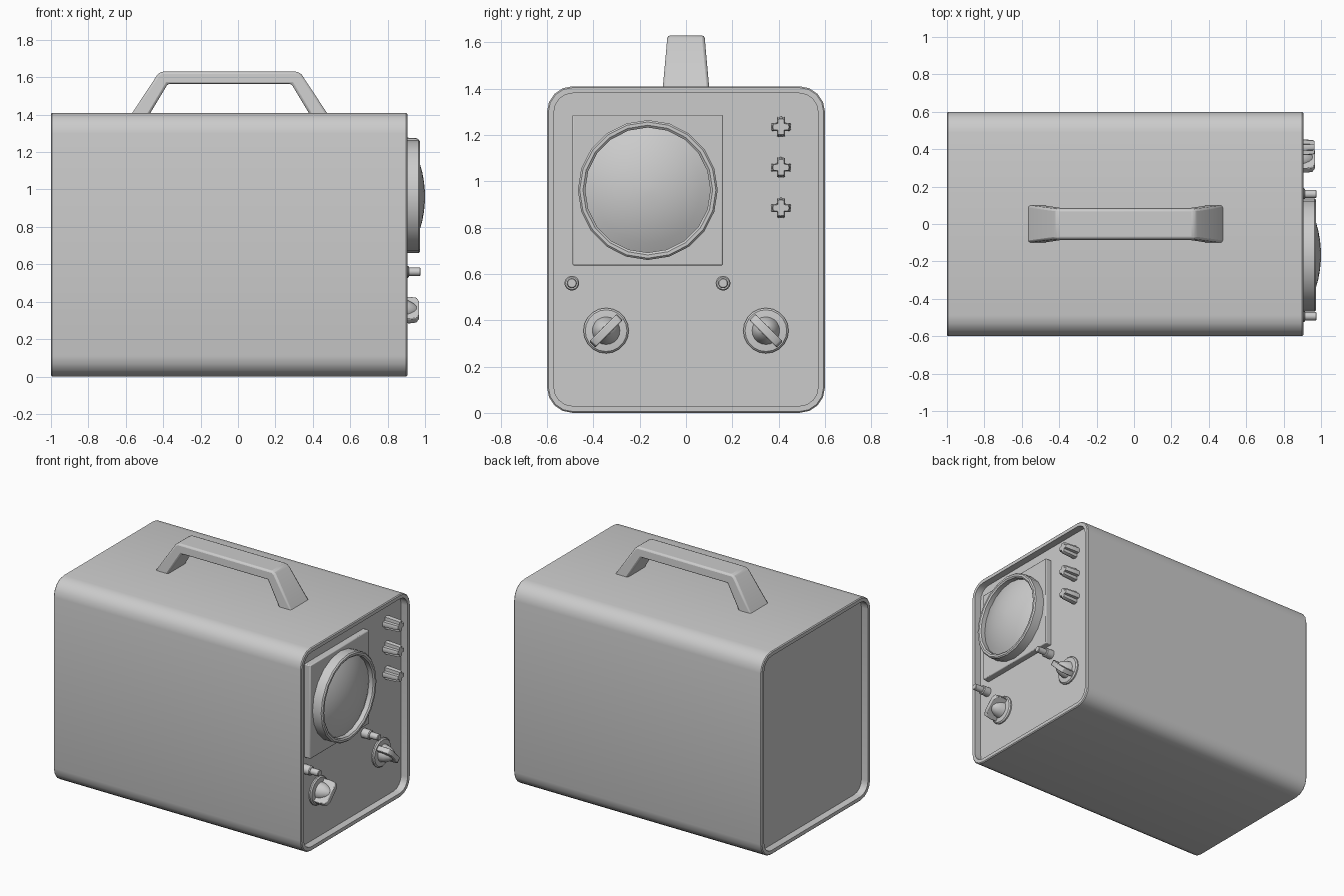
import bpy, bmesh
from math import sin, cos, pi, radians
from mathutils import Matrix, Vector

if "Cube" in bpy.data.objects:
    bpy.data.objects.remove(bpy.data.objects["Cube"])


def finish(name, bm, bevel=0, segments=2, angle=35):
    bmesh.ops.recalc_face_normals(bm, faces=bm.faces)
    mesh = bpy.data.meshes.new(name)
    bm.to_mesh(mesh)
    bm.free()
    ob = bpy.data.objects.new(name, mesh)
    bpy.context.collection.objects.link(ob)
    if bevel:
        mod = ob.modifiers.new("Bevel", 'BEVEL')
        mod.width, mod.segments, mod.limit_method = bevel, segments, 'ANGLE'
    bpy.ops.object.select_all(action='DESELECT')
    ob.select_set(True)
    bpy.context.view_layer.objects.active = ob
    bpy.ops.object.shade_smooth_by_angle(angle=radians(angle))
    return ob


def loft(name, rings, cyclic=False, **kw):
    """Bridge equal-sized point rings; cap the ends unless cyclic."""
    bm = bmesh.new()
    vs = [[bm.verts.new(p) for p in r] for r in rings]
    n = len(vs[0])
    pairs = list(zip(vs, vs[1:])) + ([(vs[-1], vs[0])] if cyclic else [])
    for a, b in pairs:
        for i in range(n):
            j = (i + 1) % n
            bm.faces.new((a[i], a[j], b[j], b[i]))
    if not cyclic:
        bm.faces.new(vs[0])
        bm.faces.new(vs[-1])
    return finish(name, bm, **kw)


def rounded_rect(x, inset, steps=4):
    """Case cross-section in the YZ plane at x."""
    r = max(0.11 - inset, 0.02)
    hy, hz = 0.6 - inset - r, 0.705 - inset - r
    pts = []
    for k, (sy, sz) in enumerate(((1, 1), (-1, 1), (-1, -1), (1, -1))):
        for i in range(steps + 1):
            a = (k + i / steps) * pi / 2
            pts.append((x, sy * hy + r * cos(a), 0.705 + sz * hz + r * sin(a)))
    return pts


def turned(name, y, z, profile, n=20, flute=0, cyclic=False, **kw):
    """Turned part along x from (x, radius) pairs; flute cuts four grooves."""
    rings = []
    for x, r in profile:
        ring = []
        for i in range(n):
            a = 2 * pi * i / n
            rr = r * (1 - flute * max(0, -cos(4 * a)))
            ring.append((x, y + rr * cos(a), z + rr * sin(a)))
        rings.append(ring)
    return loft(name, rings, cyclic, **kw)


PANEL = 0.855

# Case sleeve with rims at both ends
loft("case_shell", [rounded_rect(x, i) for x, i in (
    (-1.0, 0.03), (-1.0, 0.006), (-0.994, 0), (0.899, 0),
    (0.905, 0.006), (0.905, 0.03))], cyclic=True)

# Recessed end panels
loft("front_panel", [rounded_rect(x, 0.029) for x in (PANEL - 0.03, PANEL)])
loft("back_panel", [rounded_rect(x, 0.029) for x in (-0.95, -0.92)])

# Screen: square plate, ring and bulging glass
SY, SZ = -0.165, 0.962
bm = bmesh.new()
bmesh.ops.create_cube(bm, size=1, matrix=Matrix.Translation((0.873, SY, SZ))
                      @ Matrix.Diagonal((0.054, 0.65, 0.65, 1)))
finish("screen_plate", bm, bevel=0.006)
turned("screen_ring", SY, SZ, [(0.89, 0.302), (0.966, 0.302), (0.974, 0.294),
                               (0.974, 0.28), (0.966, 0.27), (0.89, 0.27)],
       cyclic=True)
R = 0.58
turned("screen_glass", SY, SZ, [(0.89, 0.272)] + [
    (1 - R + (R * R - r * r) ** 0.5, r)
    for r in (0.272, 0.23, 0.18, 0.13, 0.08, 0.03, 0.004)])

# Three fluted adjuster knobs
for i, z in enumerate((1.235, 1.06, 0.885)):
    turned(f"fluted_knob_{i + 1}", 0.41, z,
           [(PANEL - 0.005, 0.044), (0.875, 0.044), (0.955, 0.039), (0.965, 0.034)],
           n=32, flute=0.42)

# Two small push buttons below the screen
for side, y in (("left", -0.493), ("right", 0.16)):
    turned(f"button_{side}", y, 0.56, [
        (PANEL - 0.005, 0.032), (0.908, 0.032), (0.914, 0.027), (0.914, 0.022),
        (0.972, 0.022), (0.976, 0.018)], n=16)

# Two pointer dials: flange, conical hub and slanted grip bar
for side, s in (("left", -1), ("right", 1)):
    y, z = s * 0.345, 0.355
    turned(f"dial_flange_{side}", y, z, [
        (PANEL - 0.005, 0.098), (0.864, 0.098), (0.872, 0.09), (0.876, 0.055)])
    turned(f"dial_hub_{side}", y, z, [
        (0.865, 0.062), (0.91, 0.052), (0.94, 0.035), (0.955, 0.02)])
    along = Vector((0, -s, 1)).normalized()
    across = Vector((0, 1, s)).normalized()
    profile = [(0.87, -0.082), (0.92, -0.084), (0.955, -0.078), (0.969, -0.05),
               (0.969, 0.05), (0.955, 0.078), (0.92, 0.084), (0.87, 0.082)]
    loft(f"dial_grip_{side}", [[Vector((x, y, z)) + along * d + across * w
                               for x, d in profile] for w in (-0.018, 0.018)],
         bevel=0.004)

# Carry handle: one profile, narrower towards the top
CX = -0.045
half = [(0.53, 1.395), (0.385, 1.615), (0.365, 1.63)]
inner = [(0.33, 1.565), (0.432, 1.395)]
outer = [(-d, z) for d, z in half] + half[::-1]
profile = outer + inner[::-1] + [(-d, z) for d, z in inner]
bm = bmesh.new()
sides = []
for s in (-1, 1):
    sides.append([bm.verts.new((CX + d, s * (0.101 - 0.09 * (z - 1.395)), z))
                  for d, z in profile])
n = len(profile)
for i in range(n):
    j = (i + 1) % n
    bm.faces.new((sides[0][i], sides[0][j], sides[1][j], sides[1][i]))
# Side faces as quads between the outer and inner outline
for v in sides:
    for f in ((0, 1, 8, 9), (1, 2, 3, 4, 7, 8), (4, 5, 6, 7)):
        bm.faces.new([v[k] for k in f])
finish("carry_handle", bm, bevel=0.012)
